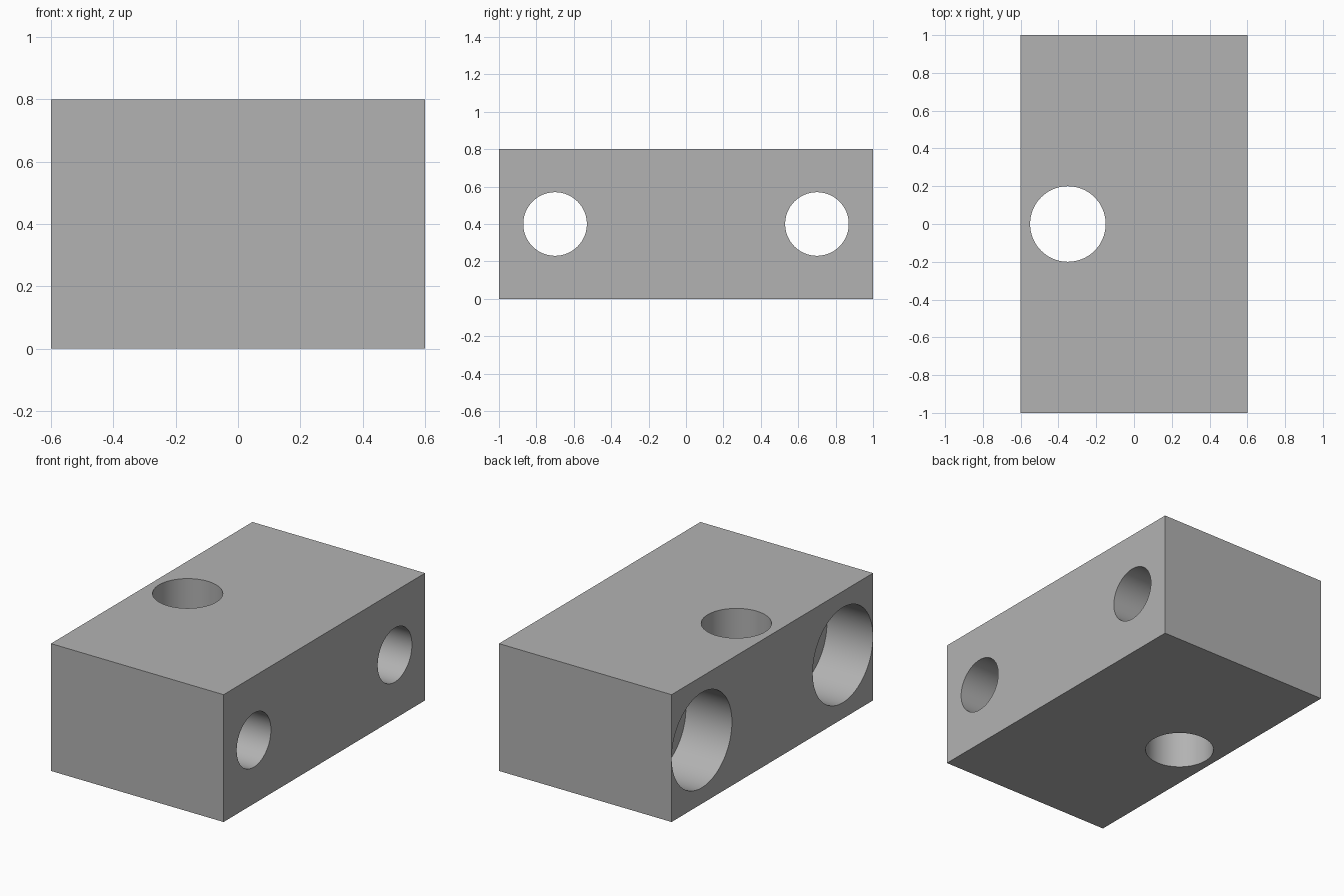
import bpy
import math

cube = bpy.data.objects.get("Cube")
if cube:
    bpy.data.objects.remove(cube, do_unlink=True)

# Single plain grey
grey = bpy.data.materials.new("plain_grey")
grey.use_nodes = True
colour = (0.448, 0.448, 0.448, 1)
grey.diffuse_color = colour
grey.node_tree.nodes["Principled BSDF"].inputs["Base Color"].default_value = colour

WIDTH, LENGTH, HEIGHT = 1.2, 2.0, 0.8
MID = HEIGHT / 2
BORE_DEPTH = 0.32

# Rectangular block
bpy.ops.mesh.primitive_cube_add(size=1, location=(0, 0, MID))
block = bpy.context.object
block.name = "drilled_block"
block.scale = (WIDTH, LENGTH, HEIGHT)
bpy.ops.object.transform_apply(location=True, rotation=False, scale=True)
block.data.materials.append(grey)


def drill(name, radius, length, centre, along_x=False):
    """Cut a round hole through the block."""
    turn = (0, math.pi / 2, 0) if along_x else (0, 0, 0)
    bpy.ops.mesh.primitive_cylinder_add(
        vertices=96, radius=radius, depth=length, location=centre, rotation=turn)
    cutter = bpy.context.object
    cutter.name = name
    cutter.data.materials.append(grey)
    bpy.context.view_layer.objects.active = block
    cut = block.modifiers.new(name, 'BOOLEAN')
    cut.operation = 'DIFFERENCE'
    cut.solver = 'EXACT'
    cut.object = cutter
    bpy.ops.object.modifier_apply(modifier=cut.name)
    bpy.data.objects.remove(cutter, do_unlink=True)


# Upright through hole
drill("upright_hole", 0.2, HEIGHT * 2, (-0.35, 0, MID))

# Pair of cross holes, each with a wide counterbore on the -x side
for y in (-0.7, 0.7):
    drill("cross_hole", 0.17, WIDTH * 2, (0, y, MID), along_x=True)
    drill("counterbore", 0.299, BORE_DEPTH * 2, (-WIDTH / 2, y, MID), along_x=True)

# Smooth bores with crisp rims
bpy.ops.object.select_all(action='DESELECT')
block.select_set(True)
bpy.context.view_layer.objects.active = block
bpy.ops.object.shade_smooth_by_angle(angle=math.radians(30))
